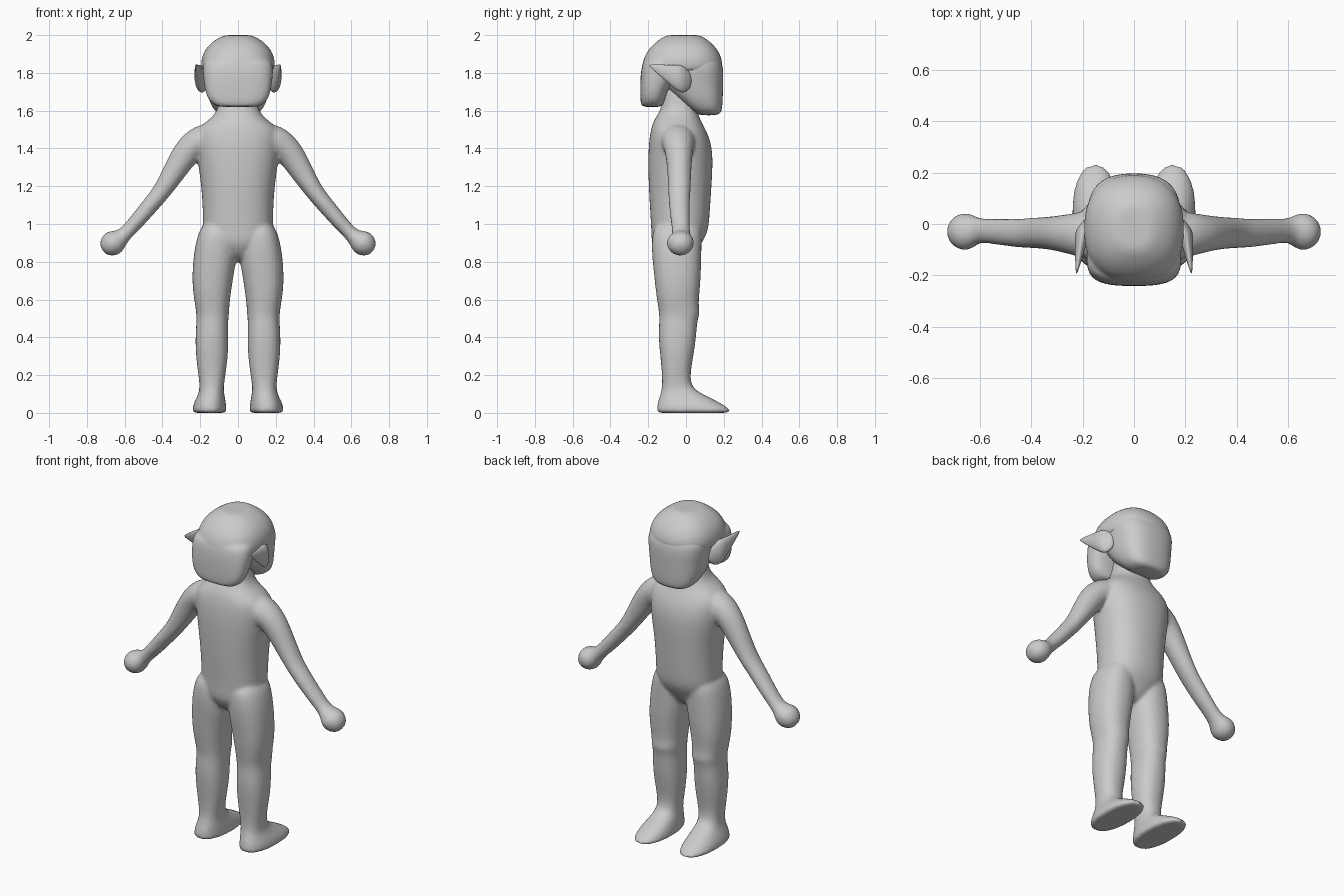
import bpy, bmesh, math
from mathutils import Vector

clay = bpy.data.materials.new("clay_grey")
clay.diffuse_color = (0.6, 0.6, 0.6, 1)
SIDES = 20


def loft(bm, rings, power=2.3):
    """Skin a closed tube through rings of (centre, half axis u, half axis v)."""
    loops = []
    for c, u, v in rings:
        loop = []
        for i in range(SIDES):
            a = 2 * math.pi * i / SIDES
            ca, sa = math.cos(a), math.sin(a)
            p = (Vector(c) + Vector(u) * math.copysign(abs(ca) ** (2 / power), ca)
                 + Vector(v) * math.copysign(abs(sa) ** (2 / power), sa))
            loop.append(bm.verts.new(p))
        loops.append(loop)
    for a, b in zip(loops, loops[1:]):
        for i in range(SIDES):
            j = (i + 1) % SIDES
            bm.faces.new((a[i], a[j], b[j], b[i]))
    bm.faces.new(loops[0][::-1])
    bm.faces.new(loops[-1])


def level(z, x0, x1, y0, y1):
    """Horizontal ring filling the given x and y ranges."""
    return (((x0 + x1) / 2, (y0 + y1) / 2, z), ((x1 - x0) / 2, 0, 0), (0, (y1 - y0) / 2, 0))


def finish(name, bm, voxel=0, smooth=0, mirror=False):
    bmesh.ops.recalc_face_normals(bm, faces=bm.faces)
    me = bpy.data.meshes.new(name)
    bm.to_mesh(me)
    bm.free()
    me.materials.append(clay)
    me.shade_smooth()
    ob = bpy.data.objects.new(name, me)
    bpy.context.collection.objects.link(ob)
    if mirror:
        m = ob.modifiers.new("mirror", 'MIRROR')
        m.use_mirror_merge = False
    m = ob.modifiers.new("subdivision", 'SUBSURF')
    m.levels = m.render_levels = 2
    if voxel:
        m = ob.modifiers.new("blend", 'REMESH')
        m.mode = 'VOXEL'
        m.voxel_size = voxel
        m.use_smooth_shade = True
        m = ob.modifiers.new("relax", 'SMOOTH')
        m.factor, m.iterations = 0.5, smooth
    return ob


# Body: torso, legs and arms blended into one skin
body = bmesh.new()
torso = [(0.80, .04, -.10, .01), (0.84, .11, -.15, .05), (0.90, .17, -.185, .085),
         (0.96, .19, -.185, .12), (1.05, .187, -.19, .127), (1.2, .195, -.2, .137),
         (1.37, .222, -.203, .147), (1.46, .232, -.195, .125), (1.51, .215, -.185, .1),
         (1.555, .15, -.17, .075), (1.60, .108, -.135, .06), (1.68, .10, -.12, .06),
         (1.74, .10, -.1, .06)]
loft(body, [level(z, -w, w, a, b) for z, w, a, b in torso])

leg = [(0.0, .09, .21, -.12, .18), (0.0, .06, .243, -.157, .238), (0.02, .06, .243, -.157, .235),
       (0.05, .063, .236, -.153, .19), (0.09, .07, .215, -.14, .11), (0.13, .077, .202, -.127, .03),
       (0.2, .066, .21, -.127, .022), (0.3, .052, .224, -.137, .04), (0.4, .05, .227, -.147, .055),
       (0.49, .052, .22, -.142, .06), (0.53, .046, .222, -.144, .077), (0.57, .045, .228, -.15, .066),
       (0.65, .035, .241, -.162, .074), (0.73, .022, .243, -.17, .08), (0.82, .006, .238, -.18, .082),
       (0.92, .01, .222, -.185, .085), (1.02, .03, .185, -.165, .08)]
arm = [(.12, -.045, 1.45, .09, .10), (.20, -.042, 1.44, .088, .092), (.265, -.038, 1.395, .076, .075),
       (.33, -.035, 1.29, .064, .064), (.40, -.035, 1.175, .048, .060), (.455, -.036, 1.11, .046, .056),
       (.53, -.03, 1.02, .042, .052), (.60, -.025, .945, .036, .046), (.625, -.028, .925, .05, .06),
       (.655, -.03, .902, .07, .077), (.69, -.03, .882, .062, .066), (.722, -.03, .865, .03, .035)]
for s in (-1, 1):
    loft(body, [level(z, *sorted((s * i, s * o)), a, b) for z, i, o, a, b in leg])
    rings = []
    for k, (x, y, z, r, ry) in enumerate(arm):
        p, q = arm[max(k - 1, 0)], arm[min(k + 1, len(arm) - 1)]
        d = Vector((q[0] - p[0], 0, q[2] - p[2])).normalized()
        rings.append(((s * x, y, z), (s * d.z * -r, 0, d.x * r), (0, ry, 0)))
    loft(body, rings, 2.0)
finish("body", body, 0.011, 4)

# Face and skull, chin towards +y
head = bmesh.new()
face = [(1.575, .07, .075, .165), (1.59, .115, .04, .187), (1.62, .14, 0, .193), (1.67, .16, -.06, .196),
        (1.74, .172, -.12, .199), (1.81, .185, -.14, .2), (1.86, .185, -.14, .192), (1.92, .15, -.12, .15)]
loft(head, [level(z, -w, w, a, b) for z, w, a, b in face], 2.6)
finish("face", head)

# Hair: a cap over the skull and a square-cut mass behind the neck
hair = bmesh.new()
cap = [(1.80, .17, -.22, .16), (1.815, .196, -.238, .19), (1.86, .199, -.232, .197), (1.91, .185, -.212, .178),
       (1.955, .15, -.172, .143), (1.985, .105, -.13, .10), (2.0, .07, -.10, .075), (2.0, .03, -.05, .03)]
loft(hair, [level(z, -w, w, a, b) for z, w, a, b in cap], 2.4)
back = [(1.62, .08, -.21, -.15), (1.622, .115, -.236, -.125), (1.65, .155, -.242, -.112), (1.70, .175, -.243, -.10),
        (1.77, .185, -.243, -.06), (1.84, .19, -.236, -.02), (1.89, .17, -.215, 0)]
loft(hair, [level(z, -w, w, a, b) for z, w, a, b in back], 2.8)
finish("hair", hair, 0.009, 2)

# Pointed ears sweeping back
ear = bmesh.new()
sections = [(.03, .17, 1.76, .012, .03), (.0, .183, 1.762, .028, .066), (-.03, .198, 1.768, .034, .076),
            (-.08, .208, 1.787, .022, .055), (-.14, .217, 1.815, .013, .03), (-.195, .224, 1.84, .003, .006)]
loft(ear, [((x, y, z), (rx, 0, 0), (0, 0, rz)) for y, x, z, rx, rz in sections], 2.0)
finish("ears", ear, mirror=True)
